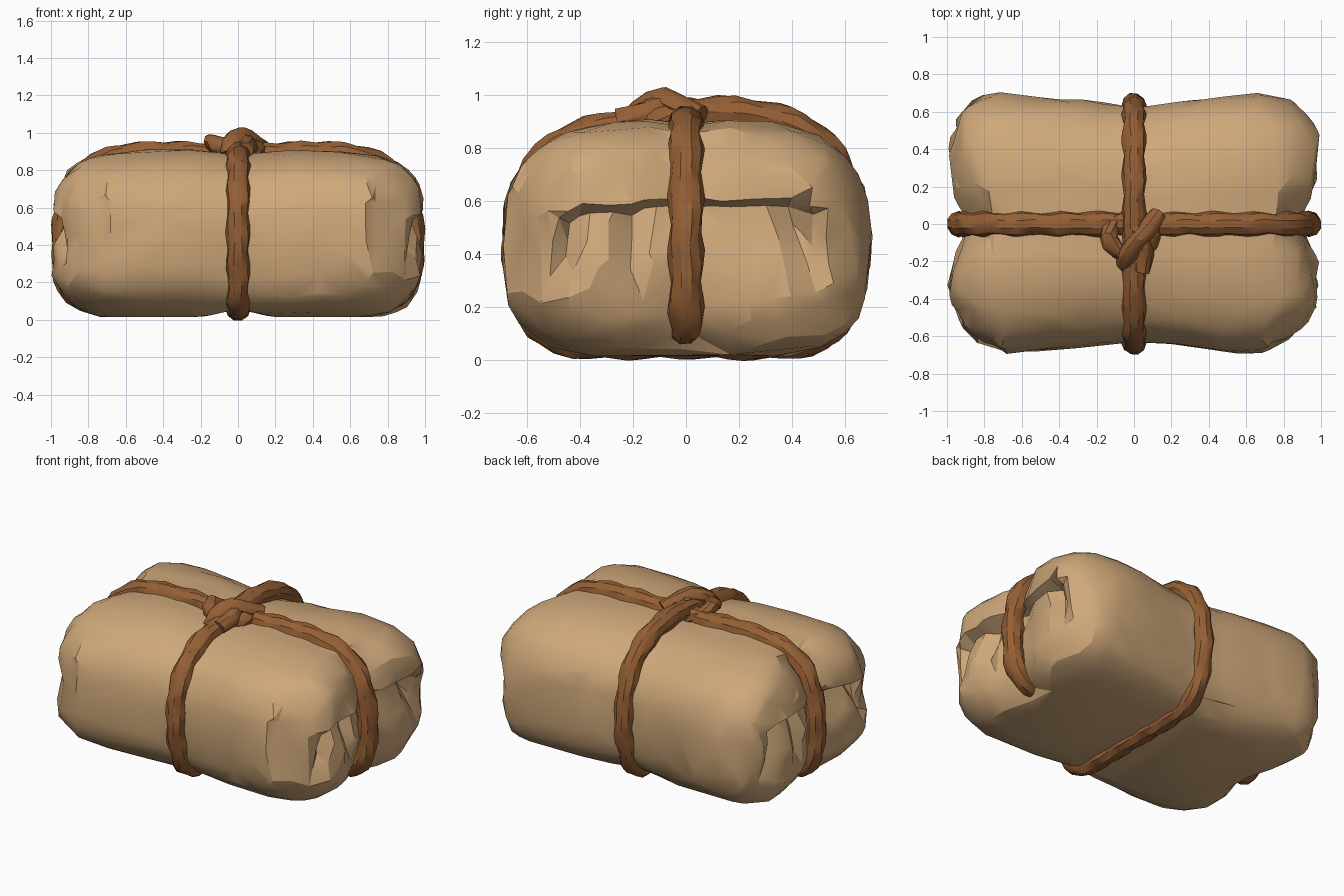
import bpy, bmesh, math, random
from mathutils import Vector, noise

if "Cube" in bpy.data.objects:
    bpy.data.objects.remove(bpy.data.objects["Cube"])

random.seed(4)


def material(name, col):
    m = bpy.data.materials.new(name)
    m.diffuse_color = (*col, 1)
    m.use_nodes = True
    m.node_tree.nodes["Principled BSDF"].inputs["Base Color"].default_value = m.diffuse_color
    return m


PAPER = material("tan paper", (0.62, 0.39, 0.195))
ROPE = material("brown rope", (0.30, 0.115, 0.035))


def finish(bm, name, mat, ratio, angle):
    bmesh.ops.recalc_face_normals(bm, faces=bm.faces[:])
    me = bpy.data.meshes.new(name)
    bm.to_mesh(me)
    bm.free()
    ob = bpy.data.objects.new(name, me)
    bpy.context.collection.objects.link(ob)
    me.materials.append(mat)
    bpy.ops.object.select_all(action='DESELECT')
    ob.select_set(True)
    bpy.context.view_layer.objects.active = ob
    # collapse to irregular, low-poly facets
    d = ob.modifiers.new("facets", 'DECIMATE')
    d.ratio = ratio
    bpy.ops.object.modifier_apply(modifier=d.name)
    bpy.ops.object.shade_smooth_by_angle(angle=math.radians(angle))
    return ob


def bell(v, w):
    return math.exp(-(v / w) ** 2)


def smooth(a, b, v):
    t = min(1, max(0, (v - a) / (b - a)))
    return t * t * (3 - 2 * t)


def wrap(d):
    """Map a cube direction to the pillow-like parcel surface."""
    n, m, c = (2.8, 3.8, 0.465) if d.z > 0 else (3.6, 5.0, 0.45)
    m = m + ((6.5 if d.y > 0 else 5.5) - m) * min(1, abs(d.y) / 0.5)
    sec = (abs(d.y / 0.705) ** n + abs(d.z / c) ** n) ** (m / n)
    p = d / (sec + abs(d.x / 0.985) ** m) ** (1 / m)
    # pinched under both ropes
    p.y *= 1 - 0.115 * max(0, 1 - abs(p.x) / 0.7)
    if p.z > 0:
        p.z -= 0.02 * bell(p.x, 0.2) + 0.02 * bell(p.y, 0.1)
    end = smooth(0.72, 0.9, abs(p.x))
    p.x *= 1 - 0.075 * bell(p.y, 0.16) * end
    p.z *= 1 - 0.09 * bell(p.y, 0.12) * end
    # tucked folds on the ends
    side = math.copysign(1, p.x)
    z = p.z + 0.45
    crease = 0.6 - 0.08 * abs(p.y) + 0.03 * p.y
    if z < crease:
        p.x -= side * end * 0.055 * smooth(0.35, crease, z) * (1 - smooth(0.38, 0.55, abs(p.y)))
        for fy, lean in ((-0.46, 0.3), (-0.2, 0.05), (0.43, -0.4)):
            line = p.y * side - fy - lean * (z - 0.45)
            p.x -= side * end * 0.06 * bell(line, 0.05) * smooth(0.2, 0.45, z)
    # paper edge folded in at the front corners
    if abs(p.x) > 0.72 and p.y < -0.45:
        p.y *= 1 - 0.045 * smooth(0.25, 0.45, z) * (1 - smooth(0.72, 0.85, z))
    # crumples, strongest on the ends
    p *= 1 + 0.022 * noise.noise(p * 3.2 + Vector((7, 3, 1))) + 0.012 * noise.noise(p * 7)
    p.x -= side * end * 0.045 * (noise.voronoi(p * 5)[0][0] - 0.3)
    p.z = max(p.z + 0.45, 0.014 + 0.04 * bell(p.x, 0.12))
    return p


# wrapped parcel
bm = bmesh.new()
bmesh.ops.create_cube(bm, size=2)
bmesh.ops.subdivide_edges(bm, edges=bm.edges[:], cuts=33, use_grid_fill=True)
for v in bm.verts:
    v.co = wrap(Vector((v.co.x, v.co.y * 0.7, v.co.z * 0.45)))
finish(bm, "paper_parcel", PAPER, 0.07, 24)


def spline(pts, closed, step):
    """Evenly stepped Catmull-Rom samples."""
    P = [Vector(p) for p in pts]
    n = len(P)
    out = []
    for i in range(n if closed else n - 1):
        g = (lambda j: P[j % n]) if closed else (lambda j: P[max(0, min(n - 1, j))])
        a, b, c, d = g(i - 1), g(i), g(i + 1), g(i + 2)
        k = max(2, round((c - b).length / step))
        for s in range(k):
            t = s / k
            out.append(0.5 * (2 * b + (c - a) * t + (2 * a - 5 * b + 4 * c - d) * t * t
                              + (3 * b - a - 3 * c + d) * t ** 3))
    if not closed:
        out.append(P[-1])
    return out


def rope(name, pts, r, closed=False, step=0.03, sides=10):
    """Tube with a twisted two-strand cross-section."""
    path = spline(pts, closed, step)
    n = len(path)
    bm = bmesh.new()
    rings, nor = [], Vector((0.31, 0.87, 0.38))
    if closed:
        nor = (path[n // 4] - path[0]).cross(path[n // 2] - path[0]).normalized()
    run = 0
    for i, p in enumerate(path):
        if closed:
            t = path[(i + 1) % n] - path[i - 1]
        else:
            t = path[min(i + 1, n - 1)] - path[max(i - 1, 0)]
        t.normalize()
        nor = (nor - t * nor.dot(t)).normalized()
        bi = t.cross(nor)
        run += (path[i] - path[i - 1]).length if i else 0
        ring = []
        for k in range(sides):
            a = math.tau * k / sides
            rr = r * (1 + 0.11 * math.cos(2 * a - run * 30)) * random.uniform(0.97, 1.03)
            ring.append(bm.verts.new(p + (nor * math.cos(a) + bi * math.sin(a)) * rr))
        rings.append(ring)
    for i in range(n if closed else n - 1):
        A, B = rings[i], rings[(i + 1) % n]
        for k in range(sides):
            j = (k + 1) % sides
            bm.faces.new((A[k], A[j], B[j], B[k]))
    if not closed:
        bm.faces.new(rings[0])
        bm.faces.new(rings[-1])
    return finish(bm, name, ROPE, 0.42, 28)


# rope along the length, sunk into the underside
half = [(0.45, 0.89), (0.70, 0.855), (0.85, 0.755), (0.925, 0.55), (0.93, 0.33), (0.87, 0.15), (0.6, 0.12)]
loop = [(0, 0.88)] + half + [(-x, z) for x, z in half[::-1]]
rope("long_rope", [(x, 0, z) for x, z in loop], 0.064, True)

# rope around the middle
mid = [(0.05, 0.93), (0.25, 0.925), (0.45, 0.86), (0.58, 0.71), (0.637, 0.45), (0.595, 0.22), (0.47, 0.077),
       (0, 0.064), (-0.47, 0.077), (-0.595, 0.22), (-0.637, 0.45), (-0.59, 0.68), (-0.44, 0.83), (-0.2, 0.89)]
rope("cross_rope", [(0, y, z) for y, z in mid], 0.061, True)

# knot: diagonal strand, wrapped loop and loose tail
rope("knot_strand", [(0.13, 0.05, 0.91), (0.08, -0.02, 0.95), (0.01, -0.10, 0.975),
                     (-0.04, -0.17, 0.94), (-0.05, -0.2, 0.88)], 0.05)
rope("knot_loop", [(-0.10, 0.0, 0.90), (-0.135, -0.07, 0.95), (-0.09, -0.14, 0.93), (0.0, -0.16, 0.91),
                   (0.08, -0.11, 0.91), (0.1, -0.03, 0.90), (0.0, 0.03, 0.90)], 0.046, True)
rope("knot_tail", [(0.0, -0.02, 0.93), (0.05, -0.1, 0.94), (0.05, -0.18, 0.92), (0.035, -0.25, 0.90)], 0.05)
